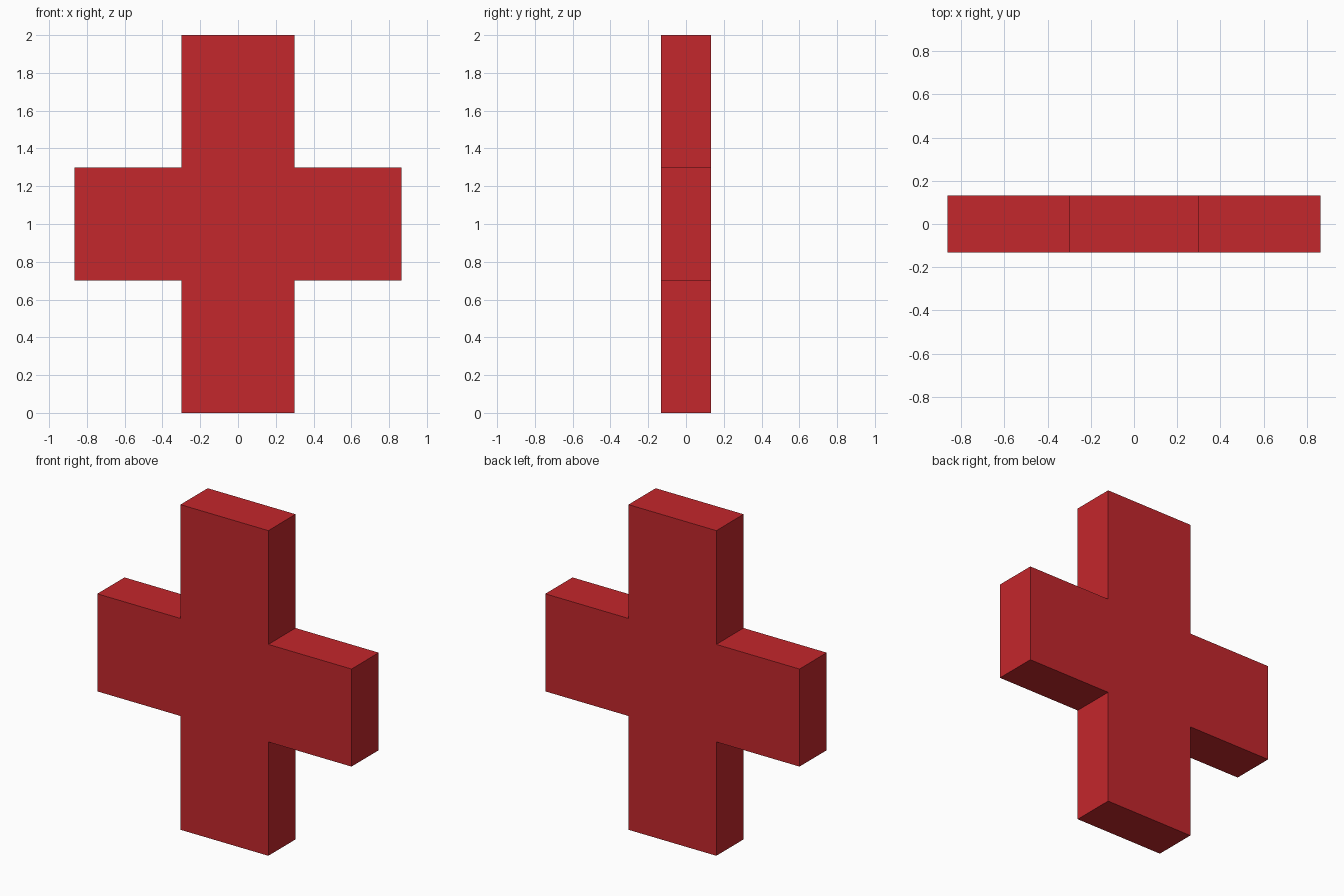
import bpy, bmesh

if "Cube" in bpy.data.objects:
    bpy.data.objects.remove(bpy.data.objects["Cube"])

ARM, BAR, DEPTH = 0.865, 0.299, 0.132   # half span, half bar width, half depth
LOW, HIGH, TOP = 0.70, 1.30, 2.0

# Right half of the outline, mirrored to close the cross
right = [(BAR, 0), (BAR, LOW), (ARM, LOW), (ARM, HIGH), (BAR, HIGH), (BAR, TOP)]
outline = right + [(-x, z) for x, z in reversed(right)]

# Extrude the profile from front to back
bm = bmesh.new()
face = bm.faces.new([bm.verts.new((x, -DEPTH, z)) for x, z in outline])
ext = bmesh.ops.extrude_face_region(bm, geom=[face], use_keep_orig=True)
verts = [v for v in ext["geom"] if isinstance(v, bmesh.types.BMVert)]
bmesh.ops.translate(bm, verts=verts, vec=(0, 2 * DEPTH, 0))
bmesh.ops.recalc_face_normals(bm, faces=bm.faces)

mesh = bpy.data.meshes.new("cross")
bm.to_mesh(mesh)
bm.free()
cross = bpy.data.objects.new("cross", mesh)
bpy.context.collection.objects.link(cross)

# Red material
red = bpy.data.materials.new("red")
red.diffuse_color = (0.55, 0.02, 0.025, 1)
red.use_nodes = True
red.node_tree.nodes["Principled BSDF"].inputs["Base Color"].default_value = red.diffuse_color
mesh.materials.append(red)
